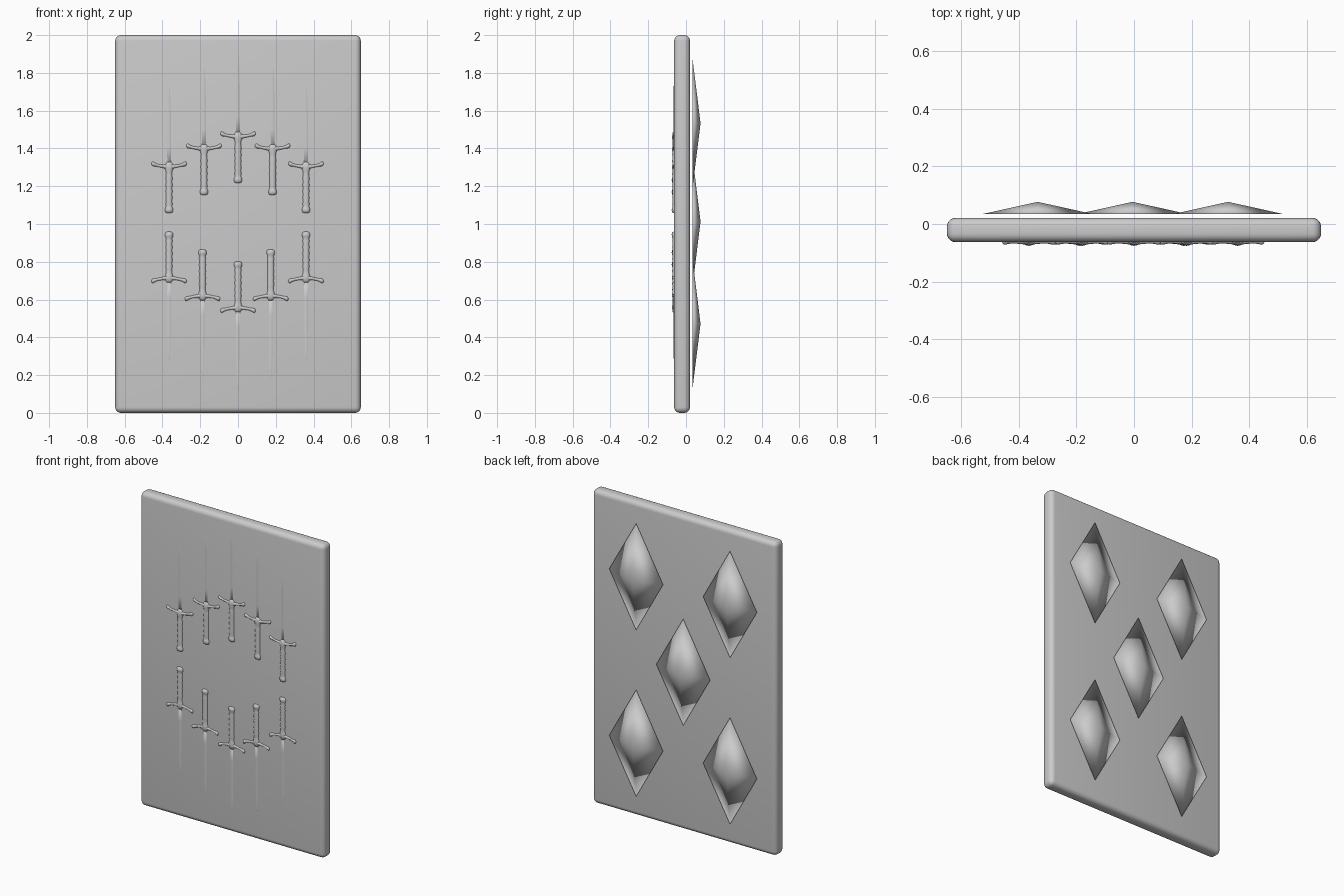
import bpy, bmesh, math
from mathutils import Matrix

if "Cube" in bpy.data.objects:
    bpy.data.objects.remove(bpy.data.objects["Cube"])


def finish(name, bm, smooth_all=False):
    bmesh.ops.recalc_face_normals(bm, faces=bm.faces)
    me = bpy.data.meshes.new(name)
    bm.to_mesh(me)
    bm.free()
    ob = bpy.data.objects.new(name, me)
    bpy.context.collection.objects.link(ob)
    for p in me.polygons:
        p.use_smooth = smooth_all
    return ob


def loft(bm, rows, sides=12, along_x=False):
    """Elliptical rings; row = (position, sideways offset, half width, half depth)."""
    rings = []
    for t, off, w, d in rows:
        ring = []
        for i in range(sides):
            a = 2 * math.pi * i / sides
            u, v = off + w * math.cos(a), d * math.sin(a)
            ring.append(bm.verts.new((t, v, u) if along_x else (u, v, t)))
        rings.append(ring)
    for r0, r1 in zip(rings, rings[1:]):
        for i in range(sides):
            j = (i + 1) % sides
            bm.faces.new((r0[i], r0[j], r1[j], r1[i]))
    bm.faces.new(rings[0])
    bm.faces.new(rings[-1])


# card slab with rounded edges
bm = bmesh.new()
bmesh.ops.create_cube(bm, size=1)
bmesh.ops.scale(bm, vec=(1.3, 0.084, 2.0), verts=bm.verts)
bmesh.ops.translate(bm, vec=(0, -0.021, 1.0), verts=bm.verts)
bmesh.ops.bevel(bm, geom=bm.edges[:], offset=0.03, segments=5, profile=0.5, affect='EDGES')
card = finish("card_slab", bm)
bpy.context.view_layer.objects.active = card
card.select_set(True)
bpy.ops.object.shade_smooth_by_angle(angle=math.radians(35))
card.select_set(False)


# sword: blade, ribbed grip with pommel, curved guard
def make_sword(name):
    bm = bmesh.new()
    loft(bm, [(-0.01, 0, .018, .008), (0.1, 0, .017, .009), (0.25, 0, .017, .009),
              (0.36, 0, .015, .008), (0.42, 0, .011, .008), (0.447, 0, .003, .006)])
    grip = [(-.247, 0, .012, .010), (-.243, 0, .021, .017), (-.232, 0, .024, .020),
            (-.220, 0, .022, .018), (-.212, 0, .018, .014)]
    for i in range(5):
        z = -.200 + i * .034
        grip += [(z, 0, .020, .017), (z + .017, 0, .018, .015)]
    grip += [(-.03, 0, .018, .015), (-.015, 0, .023, .017), (0, 0, .025, .018),
             (.012, 0, .021, .015), (.022, 0, .015, .010)]
    loft(bm, grip)
    half = [(.012, -.002, .014, .016), (.03, 0, .010, .013), (.055, .004, .009, .012),
            (.072, .009, .010, .013), (.080, .012, .013, .016), (.088, .014, .013, .016),
            (.094, .015, .006, .007)]
    loft(bm, [(-x, o, w, d) for x, o, w, d in reversed(half)] + half, along_x=True)
    return finish(name, bm, True)


# two arched rows of five: (x, guard height, pointing down)
places = [(-.365, 1.305, 0), (-.18, 1.40, 0), (0, 1.464, 0), (.183, 1.40, 0), (.36, 1.305, 0),
          (-.365, .712, 1), (-.188, .618, 1), (0, .555, 1), (.173, .618, 1), (.36, .712, 1)]
for n, (x, z, down) in enumerate(places):
    ob = make_sword("sword_%d" % (n + 1))
    ob.location = (x, -0.056, z)
    ob.rotation_euler.y = math.pi * down

# five smooth-shaded diamond pyramids floating just off the back
for n, (x, z) in enumerate([(-.335, 1.533), (.327, 1.533), (-.005, 1.013),
                            (-.335, .472), (.327, .472)]):
    bm = bmesh.new()
    base = [bm.verts.new((x + a, 0.035, z + b))
            for a, b in ((.19, 0), (0, .34), (-.19, 0), (0, -.34))]
    tip = bm.verts.new((x, 0.077, z))
    bm.faces.new(base)
    for i in range(4):
        bm.faces.new((base[i], base[(i + 1) % 4], tip))
    finish("back_diamond_%d" % (n + 1), bm, True)
